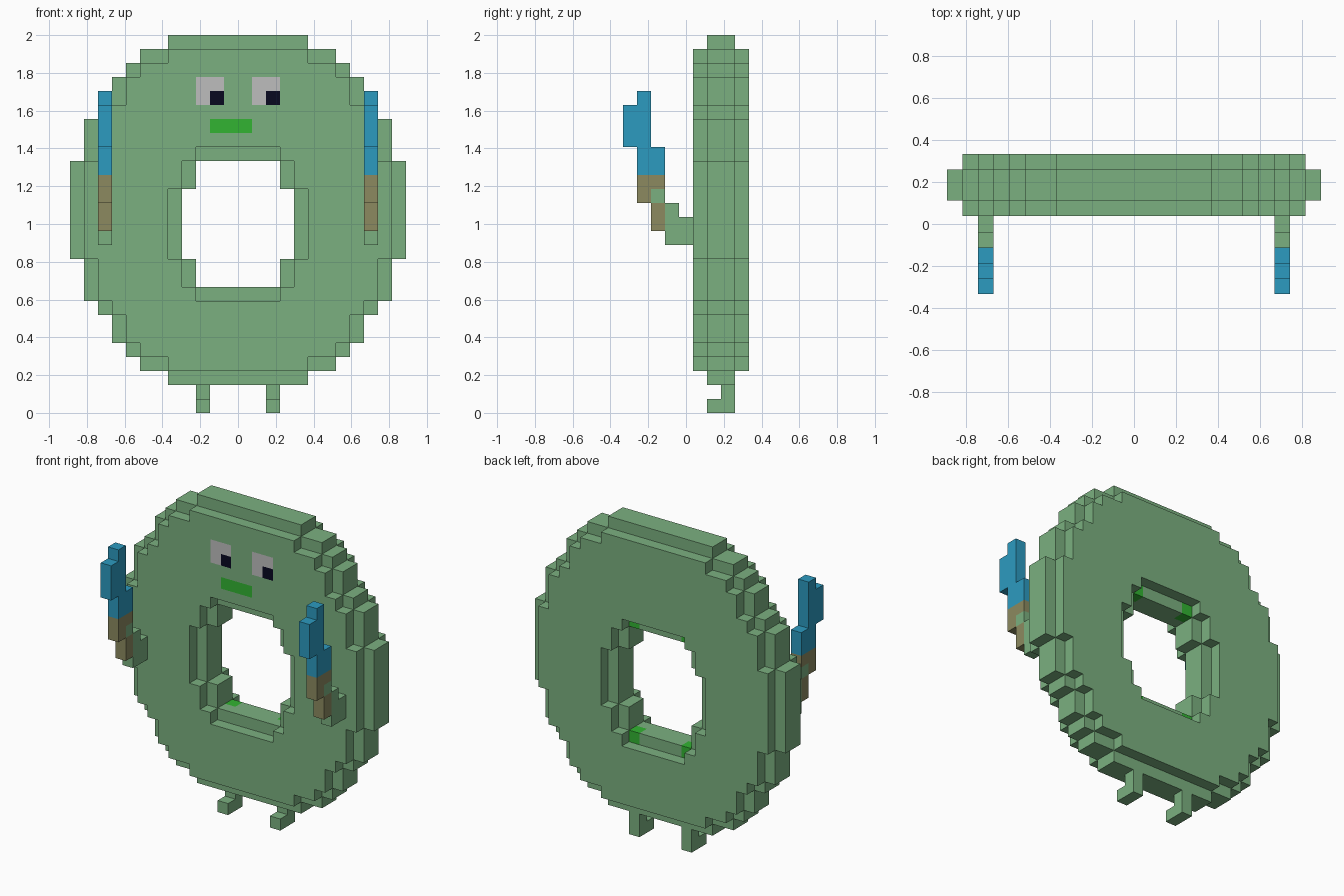
import bpy
import bmesh
from mathutils import Vector

cube = bpy.data.objects.get("Cube")
if cube:
    bpy.data.objects.remove(cube, do_unlink=True)

V = 2 / 27  # size of one block; y is measured in blocks from the foremost one


def material(name, rgb):
    lin = [(c / 255 / 12.92) if c < 11 else ((c / 255 + 0.055) / 1.055) ** 2.4 for c in rgb]
    m = bpy.data.materials.new(name)
    m.use_nodes = True
    m.diffuse_color = (*lin, 1)
    bsdf = m.node_tree.nodes["Principled BSDF"]
    bsdf.inputs["Base Color"].default_value = (*lin, 1)
    bsdf.inputs["Roughness"].default_value = 0.8
    return m


SKIN = material("soft green", (123, 176, 128))
LIPS = material("bright green", (50, 180, 50))
WHITE = material("eye grey", (190, 190, 190))
PUPIL = material("dark navy", (8, 8, 32))
BLADE = material("blade blue", (44, 155, 192))
GRIP = material("grip brown", (140, 138, 96))

# Corners of a block face for each outward direction, counter-clockwise
SIDES = {
    (1, 0, 0): [(1, 0, 0), (1, 1, 0), (1, 1, 1), (1, 0, 1)],
    (-1, 0, 0): [(0, 0, 0), (0, 0, 1), (0, 1, 1), (0, 1, 0)],
    (0, 1, 0): [(0, 1, 0), (0, 1, 1), (1, 1, 1), (1, 1, 0)],
    (0, -1, 0): [(0, 0, 0), (1, 0, 0), (1, 0, 1), (0, 0, 1)],
    (0, 0, 1): [(0, 0, 1), (1, 0, 1), (1, 1, 1), (0, 1, 1)],
    (0, 0, -1): [(0, 0, 0), (0, 1, 0), (1, 1, 0), (1, 0, 0)],
}


def block(x0, x1, y0, y1, z0, z1):
    """Set of unit cells filling a box."""
    return {(x, y, z) for x in range(x0, x1) for y in range(y0, y1) for z in range(z0, z1)}


def steps(y0, y1, rows):
    """Stepped oval: union of centred boxes (half width, bottom, top)."""
    return set().union(*(block(-w, w, y0, y1, a, b) for w, a, b in rows))


def skin(name, cells, mats, paint=lambda cell, side: 0):
    """Mesh of the exposed faces of a set of cells."""
    bm = bmesh.new()
    verts = {}
    for c in sorted(cells):
        for side, corners in SIDES.items():
            if tuple(a + b for a, b in zip(c, side)) in cells:
                continue
            loop = []
            for k in corners:
                p = tuple(a + b for a, b in zip(c, k))
                if p not in verts:
                    verts[p] = bm.verts.new(Vector((p[0], p[1] - 4.5, p[2])) * V)
                loop.append(verts[p])
            bm.faces.new(loop).material_index = paint(c, side)
    me = bpy.data.meshes.new(name)
    bm.to_mesh(me)
    bm.free()
    for m in mats:
        me.materials.append(m)
    ob = bpy.data.objects.new(name, me)
    bpy.context.collection.objects.link(ob)
    return ob


def mirror(cells):
    return {(-1 - x, y, z) for x, y, z in cells}


# Ring body: a wide core between two slightly smaller outer layers
core = steps(6, 8, [(5, 2, 27), (7, 3, 26), (8, 4, 25), (9, 5, 24),
                    (10, 7, 22), (11, 8, 21), (12, 11, 18)])
core -= steps(6, 8, [(3, 9, 18), (4, 11, 16)])
OUTER = [(5, 3, 26), (7, 4, 25), (8, 5, 24), (9, 7, 22), (10, 8, 21), (11, 11, 18)]
OUTER_HOLE = [(3, 8, 19), (4, 9, 18), (5, 11, 16)]
layers = set()
for y in (5, 8):
    layers |= steps(y, y + 1, OUTER) - steps(y, y + 1, OUTER_HOLE)


def paint_body(cell, side):
    x, y, z = cell
    if y == 5 and side == (0, -1, 0):
        if z == 22 and x in (-2, 2):              # pupils
            return 3
        if z in (22, 23) and x in (-3, -2, 1, 2):  # eyes
            return 2
        if z == 20 and -2 <= x < 1:               # mouth
            return 1
    if y == 7 and z in (8, 18) and x in (-3, 2):  # hole corner accents
        return 1
    return 0


skin("ring_body", core | layers, [SKIN, LIPS, WHITE, PUPIL], paint_body)

# Limbs and held blades, drawn on the left and mirrored to the right
arm = block(9, 10, 4, 5, 12, 14) | block(9, 10, 3, 4, 12, 15) | block(9, 10, 2, 3, 15, 16)
grip = block(9, 10, 2, 3, 13, 15) | block(9, 10, 1, 2, 15, 17) | block(9, 10, 2, 3, 16, 17)
blade = block(9, 10, 1, 3, 17, 19) | block(9, 10, 1, 2, 19, 23) | block(9, 10, 0, 1, 19, 22)
leg = block(2, 3, 7, 8, 0, 2) | block(2, 3, 6, 7, 0, 1)

for part, cells, mat in (("arm", arm, SKIN), ("blade_grip", grip, GRIP),
                         ("blade", blade, BLADE), ("leg", leg, SKIN)):
    skin("left_" + part, cells, [mat])
    skin("right_" + part, mirror(cells), [mat])
